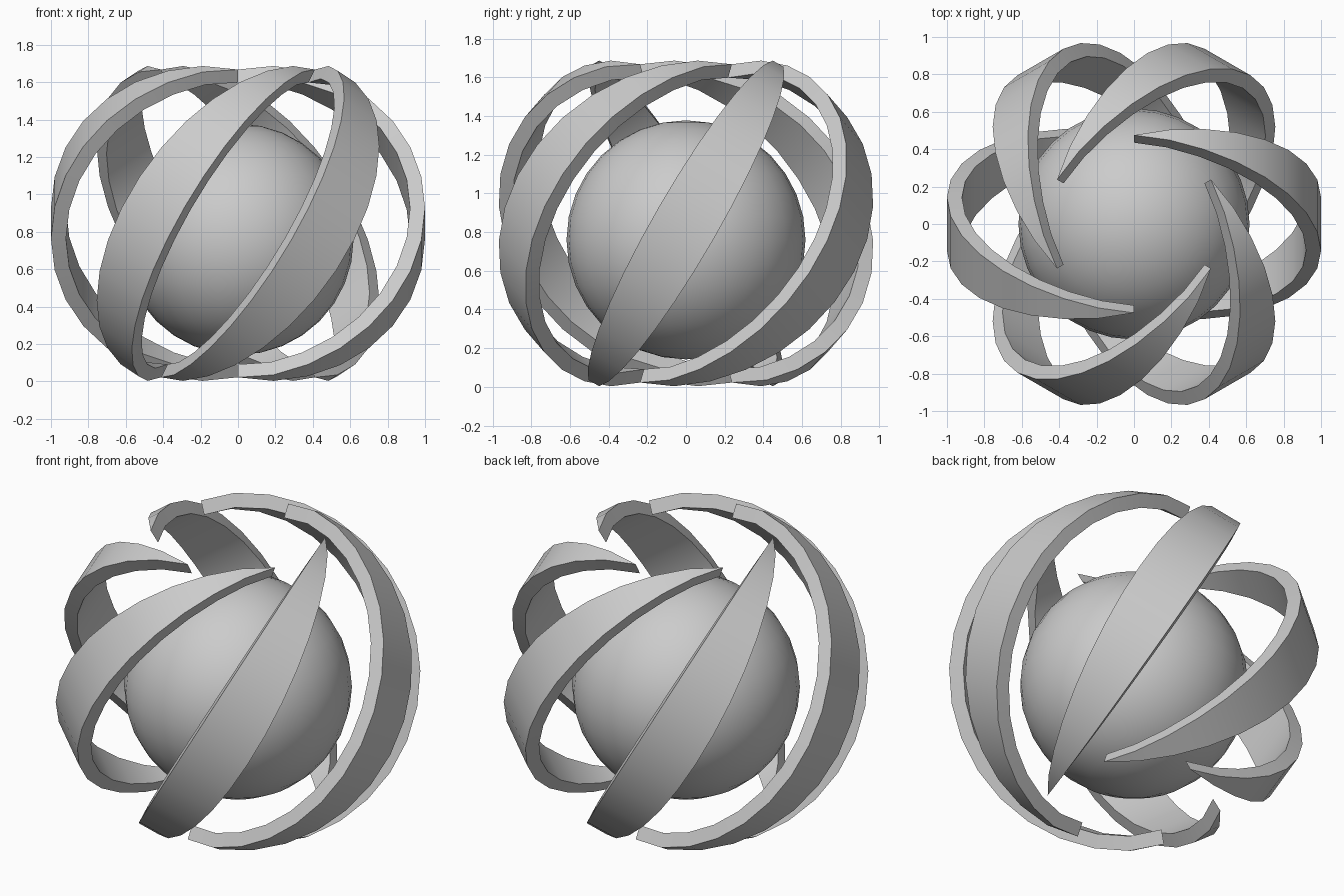
import bpy, bmesh
from math import sin, cos, pi, sqrt, radians
from mathutils import Vector, Matrix

if "Cube" in bpy.data.objects:
    bpy.data.objects.remove(bpy.data.objects["Cube"])

CENTRE_Z = 0.845
TILT = radians(30)
SEGS = 16
HALF_WIDTH = 0.164
THICK = 0.08

# inner ball
bpy.ops.mesh.primitive_uv_sphere_add(segments=32, ring_count=16, radius=0.618, location=(0, 0, 0.76))
ball = bpy.context.object
ball.name = "inner_ball"
bpy.ops.object.shade_smooth_by_angle(angle=radians(40))


def blade_mesh():
    """Tilted half-ring, flat across, narrowing to a knife edge at both tips."""
    bm = bmesh.new()
    along = Vector((0, sin(TILT), cos(TILT)))
    across = Vector((0, cos(TILT), -sin(TILT)))
    rings = []
    for i in range(SEGS + 1):
        t = pi * i / SEGS
        s = max(0.0, sin(t)) if 0 < i < SEGS else 0.0
        r = 0.95 + 0.05 * sqrt(s)
        direction = Vector((s, 0, 0)) + along * cos(t)
        w = across * HALF_WIDTH * s
        rings.append([bm.verts.new(direction * rad + w * side)
                      for rad, side in ((r, -1), (r, 1), (r - THICK, 1), (r - THICK, -1))])
    for a, b in zip(rings, rings[1:]):
        for k in range(4):
            n = (k + 1) % 4
            bm.faces.new((a[k], a[n], b[n], b[k]))
    bmesh.ops.remove_doubles(bm, verts=bm.verts, dist=1e-5)
    bmesh.ops.recalc_face_normals(bm, faces=bm.faces)
    me = bpy.data.meshes.new("blade")
    bm.to_mesh(me)
    bm.free()
    return me


# six blades around the vertical axis
mesh = blade_mesh()
for n in range(6):
    blade = bpy.data.objects.new(f"blade_{n + 1}", mesh)
    bpy.context.collection.objects.link(blade)
    blade.matrix_world = Matrix.Translation((0, 0, CENTRE_Z)) @ Matrix.Rotation(n * pi / 3, 4, 'Z')
    if n == 0:
        bpy.ops.object.select_all(action='DESELECT')
        blade.select_set(True)
        bpy.context.view_layer.objects.active = blade
        for p in mesh.polygons:
            p.use_smooth = True
        mesh.set_sharp_from_angle(angle=radians(30))
